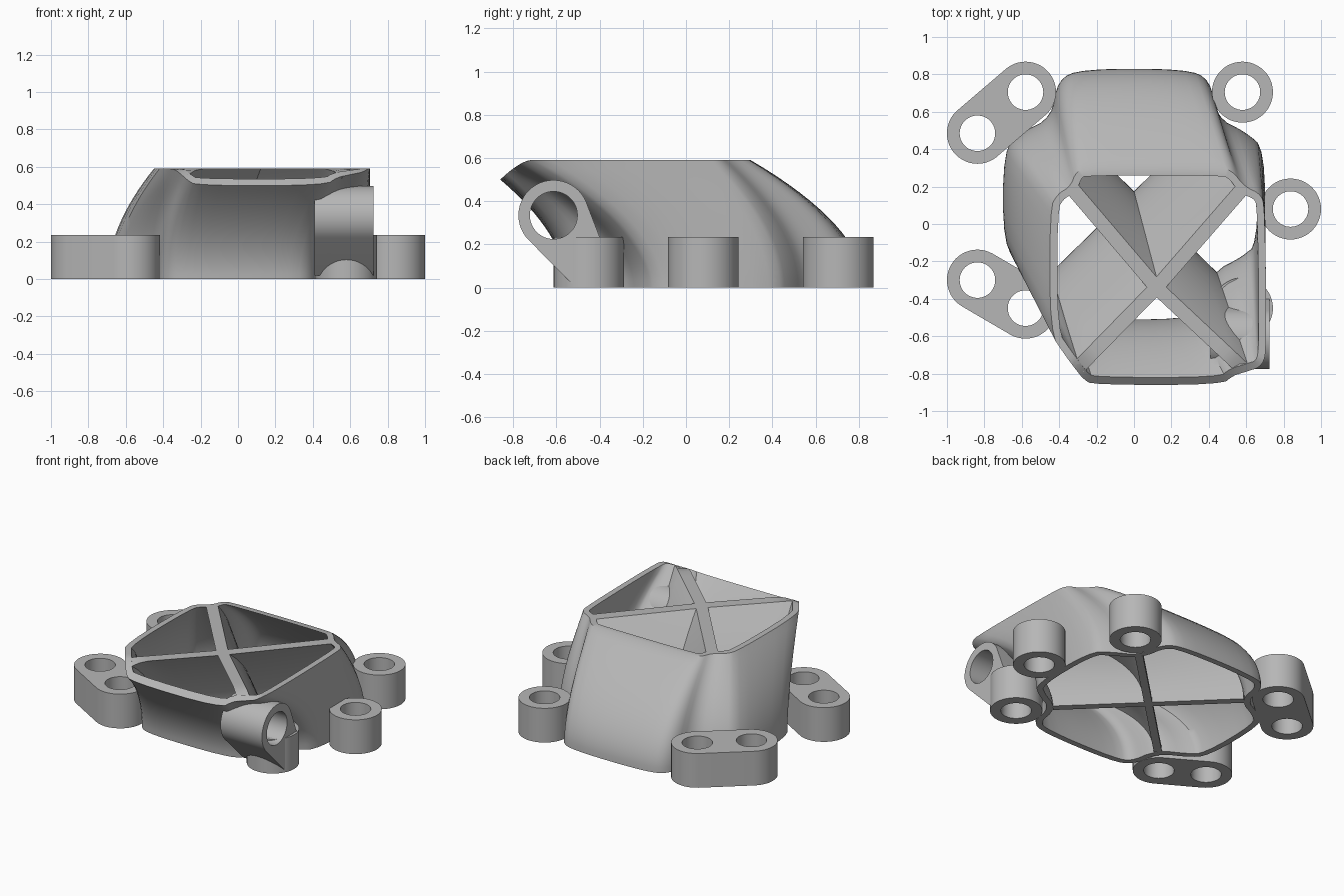
import bpy, bmesh, math
from mathutils import Vector

if "Cube" in bpy.data.objects:
    bpy.data.objects.remove(bpy.data.objects["Cube"])

metal = bpy.data.materials.new("cast grey metal")
metal.use_nodes = True
GREY = (0.47, 0.47, 0.47, 1)
metal.diffuse_color = GREY
metal.node_tree.nodes["Principled BSDF"].inputs["Base Color"].default_value = GREY

HEIGHT, LEVELS = 0.59, 16


def finish(bm, name):
    bmesh.ops.recalc_face_normals(bm, faces=bm.faces)
    mesh = bpy.data.meshes.new(name)
    bm.to_mesh(mesh)
    bm.free()
    obj = bpy.data.objects.new(name, mesh)
    bpy.context.collection.objects.link(obj)
    mesh.materials.append(metal)
    return obj


def smooth(obj):
    bpy.ops.object.select_all(action='DESELECT')
    obj.select_set(True)
    bpy.context.view_layer.objects.active = obj
    bpy.ops.object.shade_smooth_by_angle(angle=math.radians(35))


def rounded(points, passes=2):
    """Corner-cutting of a closed outline."""
    for _ in range(passes):
        out = []
        for i, a in enumerate(points):
            b = points[(i + 1) % len(points)]
            out += [a.lerp(b, 0.25), a.lerp(b, 0.75)]
        points = out
    return points


def inset(points, depth):
    out = []
    for i, p in enumerate(points):
        d = (points[(i + 1) % len(points)] - points[i - 1]).normalized()
        out.append(p + depth * Vector((d.y, -d.x)))
    return out


def place(low, high, t):
    """Point on the bent duct: upright at the foot, leaning towards the mouth."""
    p = low.lerp(high, t ** 1.9)
    drop = 0.09 * (max(0, -0.72 - high.y) / 0.14) ** 1.5
    return (p.x, p.y, t * (HEIGHT - drop))


def loft(bm, low, high):
    rows = [[bm.verts.new(place(a, b, k / LEVELS)) for a, b in zip(low, high)]
            for k in range(LEVELS + 1)]
    n = len(low)
    for r, s in zip(rows, rows[1:]):
        for i in range(n):
            j = (i + 1) % n
            bm.faces.new((r[i], r[j], s[j], s[i]))
    return rows[0], rows[-1]


# Outlines of the foot and of the mouth, clockwise from the back right
quarter = [(0.28, 0.83), (0.41, 0.77), (0.44, 0.57), (0.6, 0.49), (0.7, 0.40)]
half = quarter + [(x, 0.28 - y) for x, y in reversed(quarter)]
foot = [Vector(p) for p in half + [(-x, y) for x, y in reversed(half)]]
mouth = [Vector(p) for p in (
    (0.47, 0.30), (0.53, 0.28), (0.59, 0.20), (0.68, 0.16), (0.70, 0.08),
    (0.71, -0.65), (0.69, -0.76), (0.60, -0.79), (0.53, -0.81), (0.47, -0.86),
    (-0.22, -0.86), (-0.27, -0.83), (-0.31, -0.78), (-0.37, -0.70), (-0.45, -0.58),
    (-0.45, 0.08), (-0.41, 0.16), (-0.34, 0.20), (-0.31, 0.28), (-0.25, 0.30))]

# Duct shell
bm = bmesh.new()
foot_r, mouth_r = rounded(foot), rounded(mouth)
outer = loft(bm, foot_r, mouth_r)
inner = loft(bm, inset(foot_r, 0.04), inset(mouth_r, 0.04))
for a, b in zip(outer, inner):
    for i in range(len(a)):
        j = (i + 1) % len(a)
        bm.faces.new((a[i], a[j], b[j], b[i]))
smooth(finish(bm, "duct_shell"))


# Crossed ribs inside the duct
def strip(start, end, width, steps=10):
    side = (end - start).normalized().orthogonal() * width / 2
    line = [start.lerp(end, i / steps) for i in range(steps + 1)]
    return [p + side for p in line] + [p - side for p in reversed(line)]


foot_hub, mouth_hub = Vector((0, 0.14)), Vector((0.12, -0.34))
corners = {"back_left": 2, "front_left": 7, "front_right": 12, "back_right": 17}
for name, i in corners.items():
    bm = bmesh.new()
    low_end = foot[i].lerp(foot_hub, 0.03)
    high_end = mouth[i].lerp(mouth_hub, 0.03)
    caps = loft(bm, strip(foot_hub, low_end, 0.05), strip(mouth_hub, high_end, 0.075))
    for c in caps:
        for k in range(len(c) // 2 - 1):
            bm.faces.new((c[k], c[k + 1], c[-2 - k], c[-1 - k]))
    smooth(finish(bm, "rib_" + name))


# Convex solids with drilled holes
def circle(cx, cy, r, n=48):
    return [(cx + r * math.cos(a), cy + r * math.sin(a))
            for a in (2 * math.pi * i / n for i in range(n))]


def prism(name, outline, lo, hi, along_x=False):
    bm = bmesh.new()
    for h in (lo, hi):
        for u, v in outline:
            bm.verts.new((h, u, v) if along_x else (u, v, h))
    got = bmesh.ops.convex_hull(bm, input=bm.verts[:])
    bmesh.ops.delete(bm, geom=[v for v in bm.verts if not v.link_faces], context='VERTS')
    bmesh.ops.dissolve_limit(bm, angle_limit=0.01, verts=bm.verts, edges=bm.edges)
    return finish(bm, name)


def drill(obj, cutter):
    mod = obj.modifiers.new("hole", 'BOOLEAN')
    mod.operation, mod.solver, mod.object = 'DIFFERENCE', 'EXACT', cutter
    bpy.context.view_layer.objects.active = obj
    bpy.ops.object.modifier_apply(modifier=mod.name)
    bpy.data.objects.remove(cutter)


# Mounting lugs
LUG_R, HOLE_R, LUG_H = 0.163, 0.095, 0.235
lugs = {
    "lug_back_right": [(-0.58, 0.705), (-0.837, 0.485)],
    "lug_front_right": [(-0.837, -0.30), (-0.58, -0.45)],
    "lug_back_left": [(0.58, 0.705)],
    "lug_side_left": [(0.837, 0.08)],
}
for name, centres in lugs.items():
    outline = [p for c in centres for p in circle(*c, LUG_R)]
    lug = prism(name, outline, 0, LUG_H)
    for c in centres:
        drill(lug, prism("cutter", circle(*c, HOLE_R), -0.1, 0.4))
    smooth(lug)

# Front lug with a blind hole below the side port
lug = prism("lug_front_left", circle(0.58, -0.45, LUG_R), 0, LUG_H)
drill(lug, prism("cutter", circle(0.58, -0.45, HOLE_R), -0.1, 0.16))
smooth(lug)

# Side port: sleeve blended down onto the front lug
PORT = (-0.613, 0.335)
port_outline = circle(*PORT, 0.163) + [(-0.53, 0.02), (-0.50, 0.02), (-0.40, 0.235)]
port = prism("side_port", port_outline, 0.41, 0.725, along_x=True)
drill(port, prism("cutter", circle(*PORT, 0.11), 0.3, 0.8, along_x=True))
drill(port, prism("cutter", circle(0.58, -0.45, HOLE_R), -0.1, 0.16))
smooth(port)
